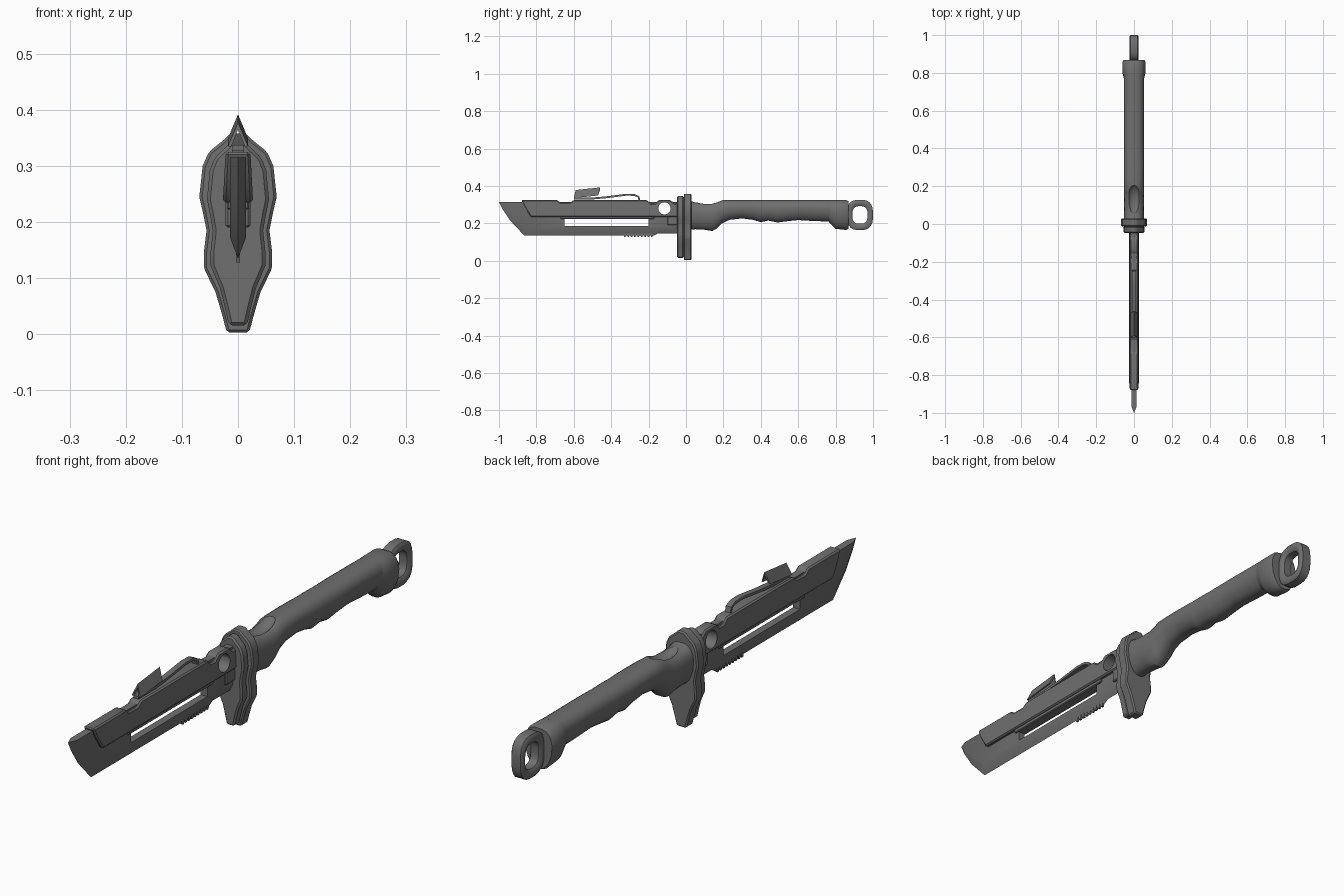
import bpy, bmesh, math
from mathutils import Vector, Matrix

cube = bpy.data.objects.get("Cube")
if cube:
    bpy.data.objects.remove(cube)

mat = bpy.data.materials.new("dark grey metal")
mat.use_nodes = True
GREY = (0.16, 0.16, 0.16, 1)
mat.diffuse_color = GREY
mat.node_tree.nodes["Principled BSDF"].inputs["Base Color"].default_value = GREY


def finish(name, bm, bevel=0, smooth=30):
    bmesh.ops.recalc_face_normals(bm, faces=bm.faces)
    mesh = bpy.data.meshes.new(name)
    bm.to_mesh(mesh)
    bm.free()
    ob = bpy.data.objects.new(name, mesh)
    bpy.context.collection.objects.link(ob)
    mesh.materials.append(mat)
    bpy.ops.object.select_all(action='DESELECT')
    ob.select_set(True)
    bpy.context.view_layer.objects.active = ob
    if bevel:
        mod = ob.modifiers.new("edge", 'BEVEL')
        mod.width, mod.segments, mod.limit_method = bevel, 1, 'ANGLE'
        mod.angle_limit = math.radians(25)
        bpy.ops.object.modifier_apply(modifier=mod.name)
    bpy.ops.object.shade_smooth_by_angle(angle=math.radians(smooth))
    return ob


def loft(name, rings, caps=True, closed=False, bevel=0, smooth=30):
    bm = bmesh.new()
    rows = [[bm.verts.new(p) for p in ring] for ring in rings]
    n = len(rows[0])
    pairs = list(zip(rows, rows[1:])) + ([(rows[-1], rows[0])] if closed else [])
    for a, b in pairs:
        for i in range(n):
            j = (i + 1) % n
            bm.faces.new((a[i], a[j], b[j], b[i]))
    if caps and not closed:
        bm.faces.new(rows[0])
        bm.faces.new(rows[-1])
    return finish(name, bm, bevel, smooth)


def side_prism(name, outline, half_low, half_high=None, bevel=0):
    """Extrude a (y, z) outline across x; thickness may change with height."""
    zs = [z for _, z in outline]
    lo, hi = min(zs), max(zs)
    half_high = half_high or half_low
    def half(z):
        return half_low + (half_high - half_low) * (z - lo) / (hi - lo)
    rings = [[(s * half(z), y, z) for y, z in outline] for s in (-1, 1)]
    return loft(name, rings, bevel=bevel)


def cut(target, cutter):
    mod = target.modifiers.new("cut", 'BOOLEAN')
    mod.operation, mod.object, mod.solver = 'DIFFERENCE', cutter, 'EXACT'
    bpy.context.view_layer.objects.active = target
    bpy.ops.object.modifier_apply(modifier=mod.name)
    bpy.data.objects.remove(cutter)
    bpy.ops.object.select_all(action='DESELECT')
    target.select_set(True)
    bpy.ops.object.shade_smooth_by_angle(angle=math.radians(30))


def circle(cy, cz, ry, rz, n, power=1.0):
    pts = []
    for i in range(n):
        a = math.tau * (i + 0.5) / n
        c, s = math.cos(a), math.sin(a)
        pts.append((cy + ry * math.copysign(abs(c) ** power, c),
                    cz + rz * math.copysign(abs(s) ** power, s)))
    return pts


def rect(y0, y1, z0, z1):
    return [(y0, z0), (y1, z0), (y1, z1), (y0, z1)]


# Blade: flat cheeks with a ground edge round the tip and underside
edge = [(-1, .315), (-.98, .275), (-.94, .215), (-.865, .135), (-.17, .135), (-.15, .147), (-.03, .147)]
cheek = [(-.965, .315), (-.95, .28), (-.915, .23), (-.85, .172), (-.17, .172), (-.15, .175), (-.03, .175)]
W = .014
bm = bmesh.new()
mid = [bm.verts.new((0, y, z)) for y, z in edge]
sides = []
for s in (-1, 1):
    row = [bm.verts.new((s * W, y, z)) for y, z in cheek + [(-.03, .315)]]
    bm.faces.new(row)
    for i in range(len(edge) - 1):
        bm.faces.new((mid[i], mid[i + 1], row[i + 1], row[i]))
    sides.append(row)
left, right = sides
bm.faces.new((mid[0], left[0], left[-1], right[-1], right[0]))
bm.faces.new((mid[-1], left[-2], left[-1], right[-1], right[-2]))
blade = finish("blade", bm)
cut(blade, side_prism("slot_cutter", rect(-.65, -.2, .185, .222), .1))
cut(blade, side_prism("eye_cutter", circle(-.115, .28, .033, .033, 16), .1))

# Thick spine housing with dips either side of the eye
spine = side_prism("spine_housing", [
    (-.88, .325), (-.865, .29), (-.83, .235), (-.03, .235), (-.03, .315), (-.06, .305),
    (-.085, .325), (-.145, .325), (-.165, .307), (-.19, .307), (-.21, .325), (-.6, .325),
    (-.62, .31), (-.67, .31), (-.69, .325)], .027, .022, bevel=.005)
cut(spine, side_prism("eye_cutter", circle(-.115, .28, .033, .033, 16), .1))

# Rails framing the slot, and the block joining the blade to the guard
side_prism("slot_upper_rail", rect(-.67, -.17, .222, .238), .02, bevel=.003)
side_prism("blade_root", rect(-.1, -.03, .19, .245), .022, bevel=.004)

# Saw teeth under the blade root
for i in range(9):
    y = -.335 + i * .018
    side_prism("saw_tooth", [(y, .145), (y + .004, .128), (y + .012, .128), (y + .016, .145)], .004)

# Spring strip above the spine
path = [(-.6, .337), (-.5, .338), (-.42, .345), (-.32, .358), (-.275, .357), (-.25, .345), (-.243, .318)]
T = .010
strip = []
for i, p in enumerate(path):
    a, b = Vector(path[max(i - 1, 0)]), Vector(path[min(i + 1, len(path) - 1)])
    d = (b - a).normalized() * T
    y, z = p
    strip.append([(-.011, y, z), (.011, y, z), (.011, y + d.y, z - d.x), (-.011, y + d.y, z - d.x)])
loft("spring_strip", strip)

# Open tent-shaped sight on the end of the strip
tent = []
for y, z in ((-.6, 0), (-.47, .014)):
    tent.append([(x, y + (.01 if h > .36 else 0), h + z) for x, h in
                 ((-.018, .335), (0, .378), (.018, .335), (.012, .335), (0, .365), (-.012, .335))])
loft("sight_hood", tent)

# Guard: two stacked waisted plates
half = [(.02, .003), (.027, .03), (.04, .075), (.061, .118), (.061, .145), (.056, .185),
        (.062, .215), (.069, .245), (.063, .3), (.052, .325), (.026, .346), (.014, .358)]


def plate(name, y0, y1, sx, sz, bevel):
    outline = half + [(-x, z) for x, z in reversed(half)]
    rings = [[(x * sx, y, .18 + (z - .18) * sz) for x, z in outline] for y in (y0, y1)]
    loft(name, rings, bevel=bevel)


plate("guard_back_plate", -.012, .03, 1, 1, .005)
plate("guard_front_plate", -.048, -.012, .8, .93, .006)


# Grip: rounded top, narrower belly with finger grooves
def section(y, top, bottom, w, n=20):
    cz, hz = (top + bottom) / 2, (top - bottom) / 2
    pts = []
    for x, z in circle(0, cz, w, hz, n, .75):
        t = max(0, (cz - z) / hz)
        pts.append((x * (1 - .3 * t), y, z))
    return pts


grip = loft("grip", [section(*s) for s in (
    (.02, .322, .165, .053), (.05, .312, .168, .053), (.1, .308, .165, .054), (.14, .31, .158, .054),
    (.165, .316, .172, .054), (.19, .325, .198, .054), (.23, .325, .218, .054), (.3, .325, .226, .054),
    (.36, .325, .218, .054), (.4, .325, .206, .054), (.44, .325, .214, .054), (.49, .325, .204, .054),
    (.55, .325, .212, .054), (.6, .325, .217, .054), (.68, .325, .212, .054), (.8, .325, .208, .054))], smooth=40)

# Thumb hollow scooped out of the grip
bm = bmesh.new()
bmesh.ops.create_uvsphere(bm, u_segments=20, v_segments=12, radius=1)
bmesh.ops.transform(bm, verts=bm.verts,
                    matrix=Matrix.Translation((0, .125, .34)) @ Matrix.Diagonal((.04, .085, .05, 1)))
cut(grip, finish("thumb_cutter", bm))

# Pommel collar with a downward hook
loft("pommel_collar", [section(*s) for s in (
    (.765, .324, .206, .052), (.785, .325, .185, .058), (.8, .325, .17, .062),
    (.855, .326, .164, .062), (.868, .32, .17, .057))], smooth=40)

# Lanyard ring: chamfered section swept round a rounded rectangle
levels = [(.018, 1), (.024, .9), (.024, .72), (.016, .58), (-.016, .58), (-.024, .72), (-.024, .9), (-.018, 1)]
ring = []
for i in range(24):
    row = []
    for x, k in levels:
        y, z = circle(.93, .245, .07 * k, .081 * k, 24, .7)[i]
        row.append((x, y, z))
    ring.append(row)
loft("lanyard_ring", ring, closed=True, smooth=40)
